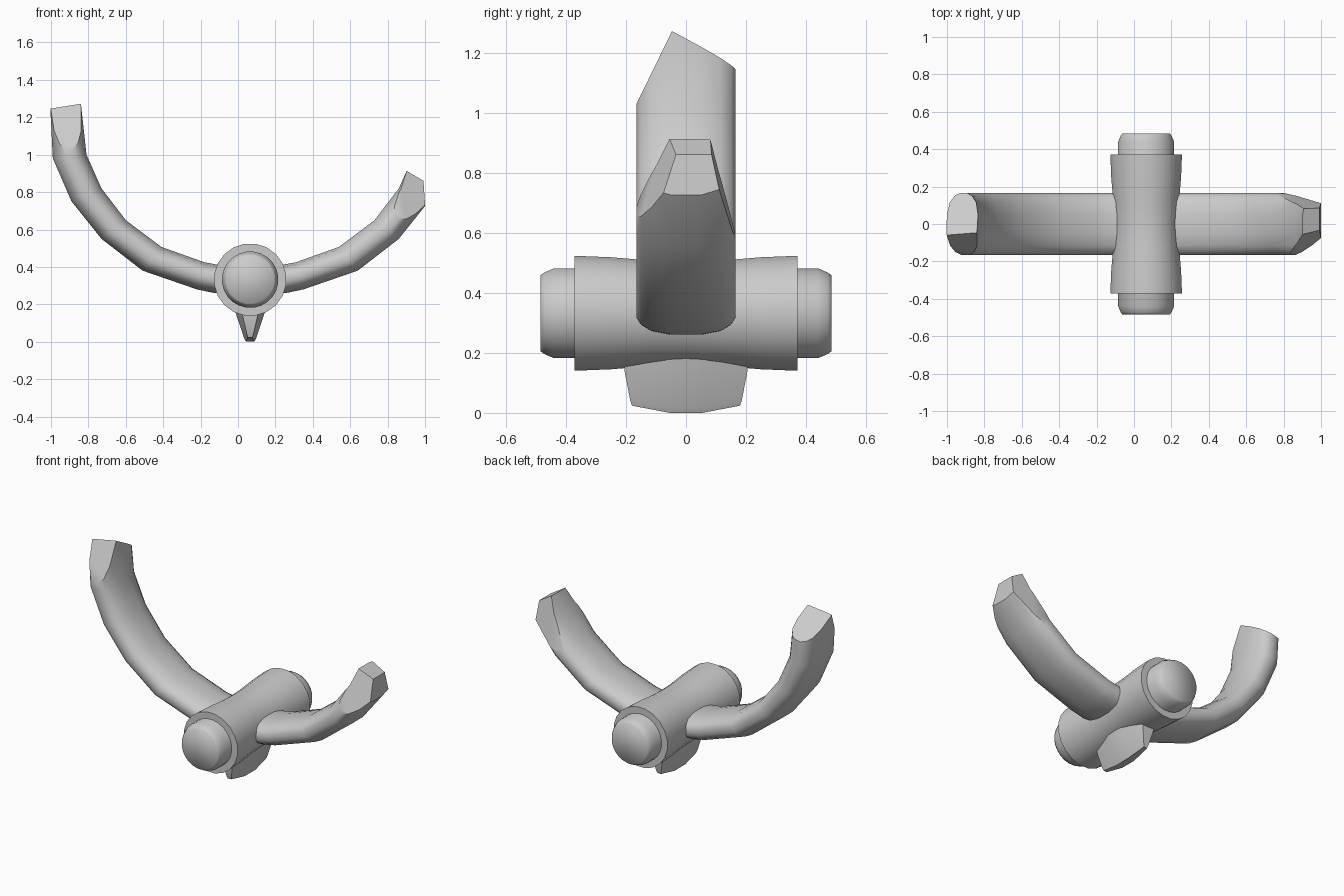
import bpy, bmesh, math
from mathutils import Vector

if "Cube" in bpy.data.objects:
    bpy.data.objects.remove(bpy.data.objects["Cube"])

CX, CZ = 0.065, 0.332   # hub axis, running along y


def finish(name, bm, angle=35):
    bmesh.ops.recalc_face_normals(bm, faces=bm.faces[:])
    me = bpy.data.meshes.new(name)
    bm.to_mesh(me)
    bm.free()
    ob = bpy.data.objects.new(name, me)
    bpy.context.collection.objects.link(ob)
    bpy.ops.object.select_all(action='DESELECT')
    ob.select_set(True)
    bpy.context.view_layer.objects.active = ob
    bpy.ops.object.shade_smooth_by_angle(angle=math.radians(angle))
    return ob


def loft(sections):
    """Skin a list of closed rings and cap both ends."""
    bm = bmesh.new()
    rings = [[bm.verts.new(p) for p in s] for s in sections]
    n = len(rings[0])
    for a, b in zip(rings, rings[1:]):
        for i in range(n):
            j = (i + 1) % n
            bm.faces.new((a[i], a[j], b[j], b[i]))
    bm.faces.new(rings[0][::-1])
    bm.faces.new(rings[-1])
    bmesh.ops.recalc_face_normals(bm, faces=bm.faces[:])
    return bm


def lathe(name, profile, sides, angle=35):
    """Revolve (y, radius) pairs around the hub axis."""
    rings = []
    for y, r in profile:
        rings.append([(CX + r * math.cos(2 * math.pi * (i + .5) / sides), y,
                       CZ + r * math.sin(2 * math.pi * (i + .5) / sides))
                      for i in range(sides)])
    return finish(name, loft(rings), angle)


def chop(bm, point, normal):
    """Slice off everything on the normal side and close the cut."""
    geom = bm.verts[:] + bm.edges[:] + bm.faces[:]
    res = bmesh.ops.bisect_plane(bm, geom=geom, plane_co=point, plane_no=normal,
                                 clear_outer=True, dist=1e-5)
    cut = [e for e in res['geom_cut'] if isinstance(e, bmesh.types.BMEdge)]
    if cut:
        bmesh.ops.edgenet_fill(bm, edges=[e for e in cut if e.is_boundary])


def plane(a, b, c, outward):
    a, b, c = Vector(a), Vector(b), Vector(c)
    n = (b - a).cross(c - a).normalized()
    return a, (n if n.dot(Vector(outward)) > 0 else -n)


# Waisted hub sleeve and the pin through it
lathe("hub_sleeve", [(-.372, .194), (-.25, .189), (-.12, .178), (0, .174),
                     (.12, .178), (.25, .189), (.372, .194)], 20)
lathe("hub_pin", [(-.485, .128), (-.472, .137), (-.44, .151),
                  (.44, .151), (.472, .137), (.485, .128)], 24, 80)

# Curved arms: outer and inner edge as (distance from hub, height)
outer = [(.08, .258), (.2, .262), (.285, .28), (.575, .38), (.795, .55),
         (.955, .75), (1.055, .98), (1.072, 1.32)]
inner = [(.08, .408), (.18, .413), (.245, .425), (.475, .507), (.665, .65),
         (.795, .82), (.875, 1.0), (.91, 1.32)]
half = [(.05, 0), (.115, .08), (.15, .22), (.165, .38),
        (.165, .62), (.15, .78), (.115, .92), (.05, 1)]
section = half + [(-y, t) for y, t in reversed(half)]

cuts = {
    "left_arm": [
        plane((-.9, -.165, 1.03), (-1, -.165, 1.03), (-.9, -.055, 1.255), (0, -1, 0)),
        (Vector((-.9, -.05, 1.262)), Vector((-.2, .55, 1)).normalized()),
    ],
    "right_arm": [
        (Vector((.997, 0, .78)), Vector((1, 0, .07)).normalized()),
        (Vector((.95, 0, .885)), Vector((.5, 0, .85)).normalized()),
        plane((.9, -.055, .915), (.86, -.165, .66), (1, -.08, .72), (0, -1, 0)),
        plane((.75, .165, .6), (.98, .1, .8), (.92, .085, .89), (0, 1, 0)),
    ],
}
for name, sign in (("left_arm", -1), ("right_arm", 1)):
    rings = []
    for (do, zo), (di, zi) in zip(outer, inner):
        rings.append([(CX + sign * (do + (di - do) * t), y, zo + (zi - zo) * t)
                      for y, t in section])
    bm = loft(rings)
    for point, normal in cuts[name]:   # broken tip facets
        chop(bm, point, normal)
    finish(name, bm, 32)

# Tapered keel under the hub: (height, half width, half length) with bowed base
keel = []
for z, w, ln, bow in ((.2, .09, .205, 0), (.14, .073, .205, 0),
                      (.03, .032, .186, .012), (.012, .022, .18, .012)):
    ring = []
    for sx, sy in ((1, -1), (1, -.3), (1, .3), (1, 1),
                   (-1, 1), (-1, .3), (-1, -.3), (-1, -1)):
        mid = abs(sy) < .5
        taper = 1 if mid else .55
        ring.append((CX + sx * w * taper, sy * ln, z - (bow if mid else -bow)))
    keel.append(ring)
finish("keel", loft(keel), 50)
